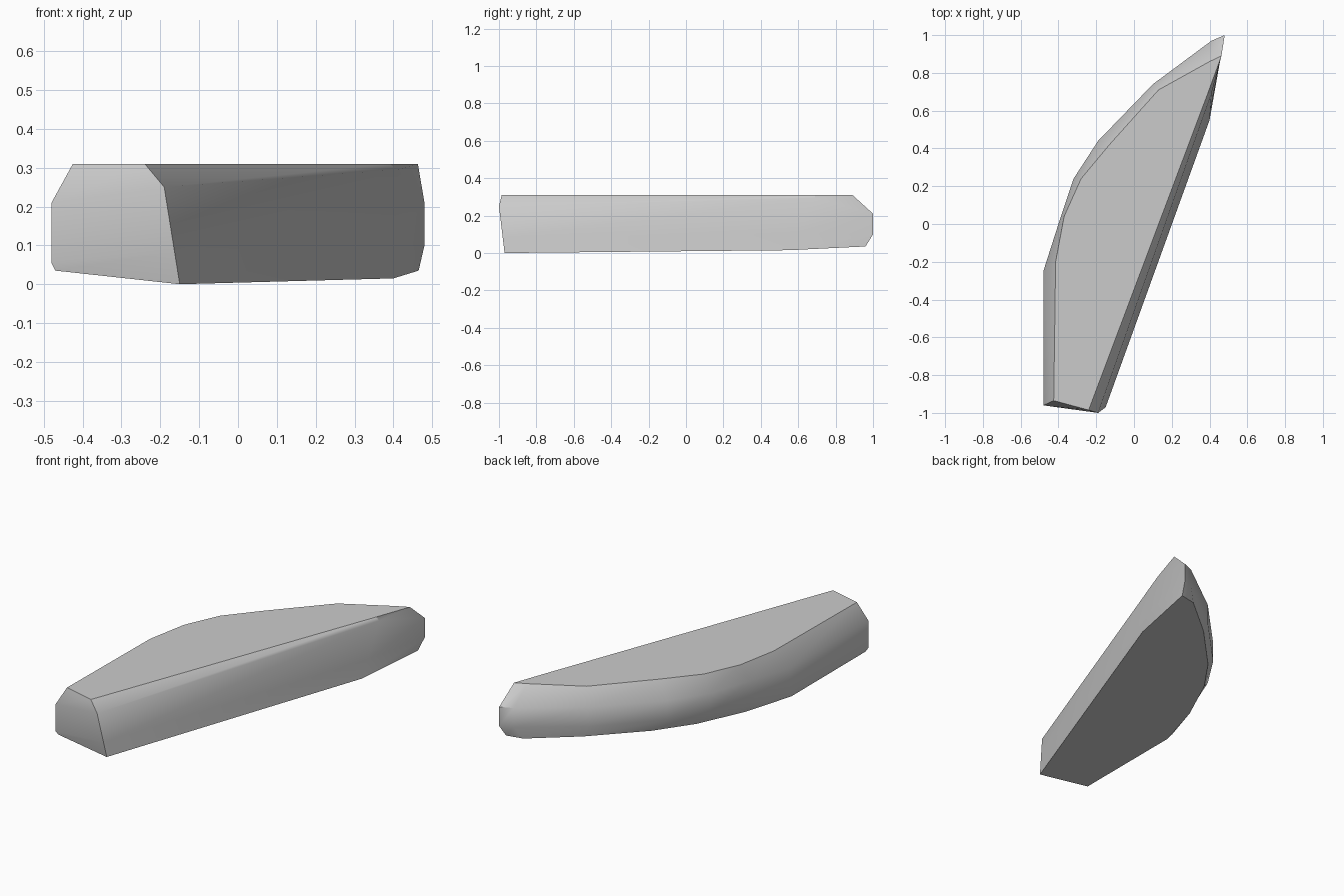
import bpy
import bmesh
from math import radians
from mathutils import Vector

default_cube = bpy.data.objects.get("Cube")
if default_cube:
    bpy.data.objects.remove(default_cube, do_unlink=True)

# Single stone grey
stone_grey = bpy.data.materials.new("stone grey")
stone_grey.use_nodes = True
grey = (0.6, 0.6, 0.6, 1)
stone_grey.diffuse_color = grey
shader = next(n for n in stone_grey.node_tree.nodes if n.type == "BSDF_PRINCIPLED")
shader.inputs["Base Color"].default_value = grey

# Plan outlines, counter-clockwise from the front corner of the straight side
foot_outline = [(-.15, -.97), (.4, .55), (.465, .96), (.37, .94), (.13, .74),
                (-.12, .48), (-.26, .28), (-.385, .01), (-.47, -.28), (-.47, -.95)]
side_outline = [(-.19, -1), (.41, .69), (.48, 1), (.41, .97), (.1, .74),
                (-.19, .44), (-.32, .24), (-.4, 0), (-.48, -.25), (-.48, -.96)]
crown_outline = [(-.24, -.985), (.39, .69), (.463, .89), (.4, .86), (.13, .71),
                 (-.13, .42), (-.28, .24), (-.37, .04), (-.415, -.2), (-.425, -.935)]

# Heights of each ring; the straight side is taller and sits lower
crown_height = .31
foot_heights = [0, .015] + [.035] * 8
shoulder_heights = [.25, .295] + [.21] * 8
belly_heights = [.08, .1, .1, .1, .1, .1, .1, .07, .055, .055]


def raise_outline(outline, heights):
    """Turn a plan outline into a ring of points at the given heights."""
    return [Vector((x, y, z)) for (x, y), z in zip(outline, heights)]


foot = raise_outline(foot_outline, foot_heights)
shoulder = raise_outline(side_outline, shoulder_heights)
belly = raise_outline(side_outline, belly_heights)
crown = raise_outline(crown_outline, [crown_height] * len(crown_outline))

# The straight side is one flat wall, so its belly points lie on that wall
for corner in (0, 1):
    belly[corner] = foot[corner].lerp(shoulder[corner], 1 / 3)

# Skin the rings and close the top and bottom
bm = bmesh.new()
rings = [[bm.verts.new(point) for point in ring]
         for ring in (foot, belly, shoulder, crown)]
for lower, upper in zip(rings, rings[1:]):
    for i in range(len(lower)):
        j = (i + 1) % len(lower)
        bm.faces.new((lower[i], lower[j], upper[j], upper[i]))
bm.faces.new(reversed(rings[0]))
bm.faces.new(rings[-1])
bmesh.ops.recalc_face_normals(bm, faces=bm.faces)

mesh = bpy.data.meshes.new("stone_slab")
bm.to_mesh(mesh)
bm.free()
mesh.materials.append(stone_grey)

stone_slab = bpy.data.objects.new("stone_slab", mesh)
bpy.context.collection.objects.link(stone_slab)

# Soft worn sides with crisp main edges
bpy.ops.object.select_all(action="DESELECT")
stone_slab.select_set(True)
bpy.context.view_layer.objects.active = stone_slab
bpy.ops.object.shade_smooth_by_angle(angle=radians(40))
